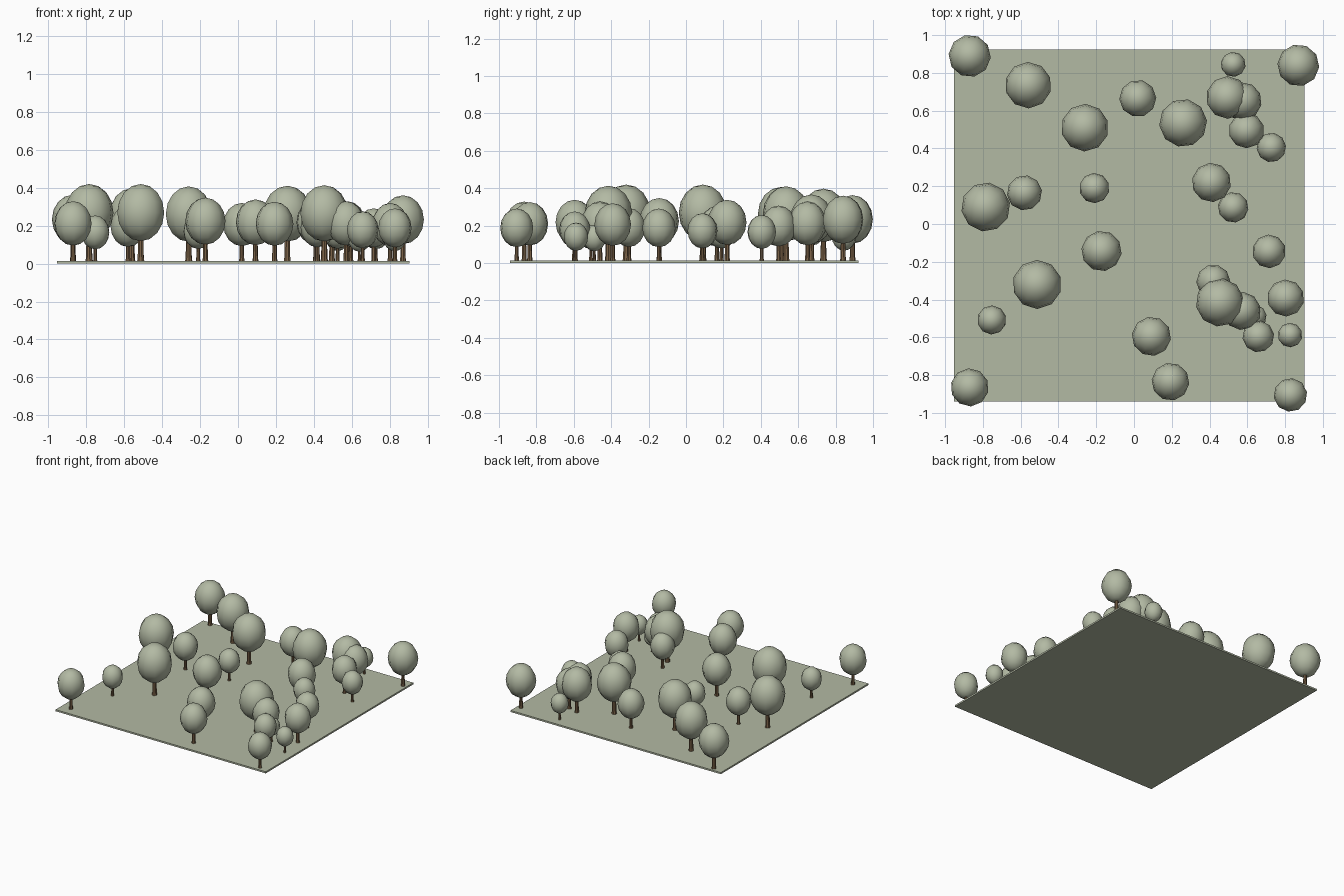
import bpy, bmesh, math, random

if "Cube" in bpy.data.objects:
    bpy.data.objects.remove(bpy.data.objects["Cube"])

random.seed(4)


def material(name, rgb):
    m = bpy.data.materials.new(name)
    m.diffuse_color = (*rgb, 1)
    m.use_nodes = True
    m.node_tree.nodes["Principled BSDF"].inputs["Base Color"].default_value = m.diffuse_color
    return m


sage = material("sage green", (0.45, 0.49, 0.37))
brown = material("bark brown", (0.20, 0.125, 0.065))


def mesh_from(bm, name, mat, smooth):
    bmesh.ops.recalc_face_normals(bm, faces=bm.faces)
    for f in bm.faces:
        f.smooth = smooth
    me = bpy.data.meshes.new(name)
    bm.to_mesh(me)
    bm.free()
    me.materials.append(mat)
    return me


def place(name, me, loc, scale=1.0, turn=0.0):
    ob = bpy.data.objects.new(name, me)
    ob.location = loc
    ob.scale = (scale,) * 3
    ob.rotation_euler.z = turn
    bpy.context.collection.objects.link(ob)


# Ground slab
TOP = 0.013
bm = bmesh.new()
bmesh.ops.create_cube(bm, size=1)
bmesh.ops.scale(bm, vec=(1.857, 1.863, TOP), verts=bm.verts)
place("ground", mesh_from(bm, "ground", sage, False), (-0.025, -0.009, TOP / 2))

# Crown for a tree of crown radius 1: a slightly tall low-poly ball
bm = bmesh.new()
bmesh.ops.create_uvsphere(bm, u_segments=10, v_segments=8, radius=1)
bmesh.ops.scale(bm, vec=(1, 1, 1.16), verts=bm.verts)
bmesh.ops.translate(bm, vec=(0, 0, 1.97), verts=bm.verts)
crown = mesh_from(bm, "crown", sage, True)

# Trunk: tapered profile with a flared foot, (radius, height)
bm = bmesh.new()
rings = []
for r, z in [(0.155, -0.02), (0.13, 0.18), (0.105, 1.3)]:
    rings.append([bm.verts.new((r * math.cos(a * math.tau / 8), r * math.sin(a * math.tau / 8), z))
                  for a in range(8)])
for lo, hi in zip(rings, rings[1:]):
    for i in range(8):
        j = (i + 1) % 8
        bm.faces.new((lo[i], lo[j], hi[j], hi[i]))
bm.faces.new(rings[0])
bm.faces.new(rings[-1])
trunk = mesh_from(bm, "trunk", brown, False)

# Trees: x, y, crown radius
trees = [
    (-0.87, 0.89, 0.112), (-0.56, 0.735, 0.123), (-0.26, 0.51, 0.126),
    (0.02, 0.665, 0.098), (0.26, 0.535, 0.127), (0.495, 0.67, 0.113),
    (0.575, 0.65, 0.101), (0.595, 0.495, 0.094), (0.727, 0.405, 0.078),
    (0.525, 0.845, 0.066), (0.87, 0.84, 0.111), (-0.785, 0.09, 0.130),
    (-0.58, 0.165, 0.093), (-0.21, 0.19, 0.080), (0.41, 0.22, 0.104),
    (0.525, 0.088, 0.081), (-0.172, -0.143, 0.107), (0.715, -0.145, 0.089),
    (-0.513, -0.32, 0.130), (-0.753, -0.508, 0.077), (-0.87, -0.865, 0.101),
    (0.092, -0.595, 0.104), (0.193, -0.835, 0.100), (0.42, -0.305, 0.090),
    (0.455, -0.415, 0.128), (0.57, -0.46, 0.101), (0.803, -0.392, 0.098),
    (0.658, -0.595, 0.084), (0.826, -0.588, 0.065), (0.828, -0.905, 0.089),
    (0.64, -0.49, 0.062),
]
for i, (x, y, r) in enumerate(trees, 1):
    turn = random.uniform(0, math.tau)
    place(f"tree_crown_{i}", crown, (x, y, TOP), r, turn)
    place(f"tree_trunk_{i}", trunk, (x, y, TOP), r, turn)
